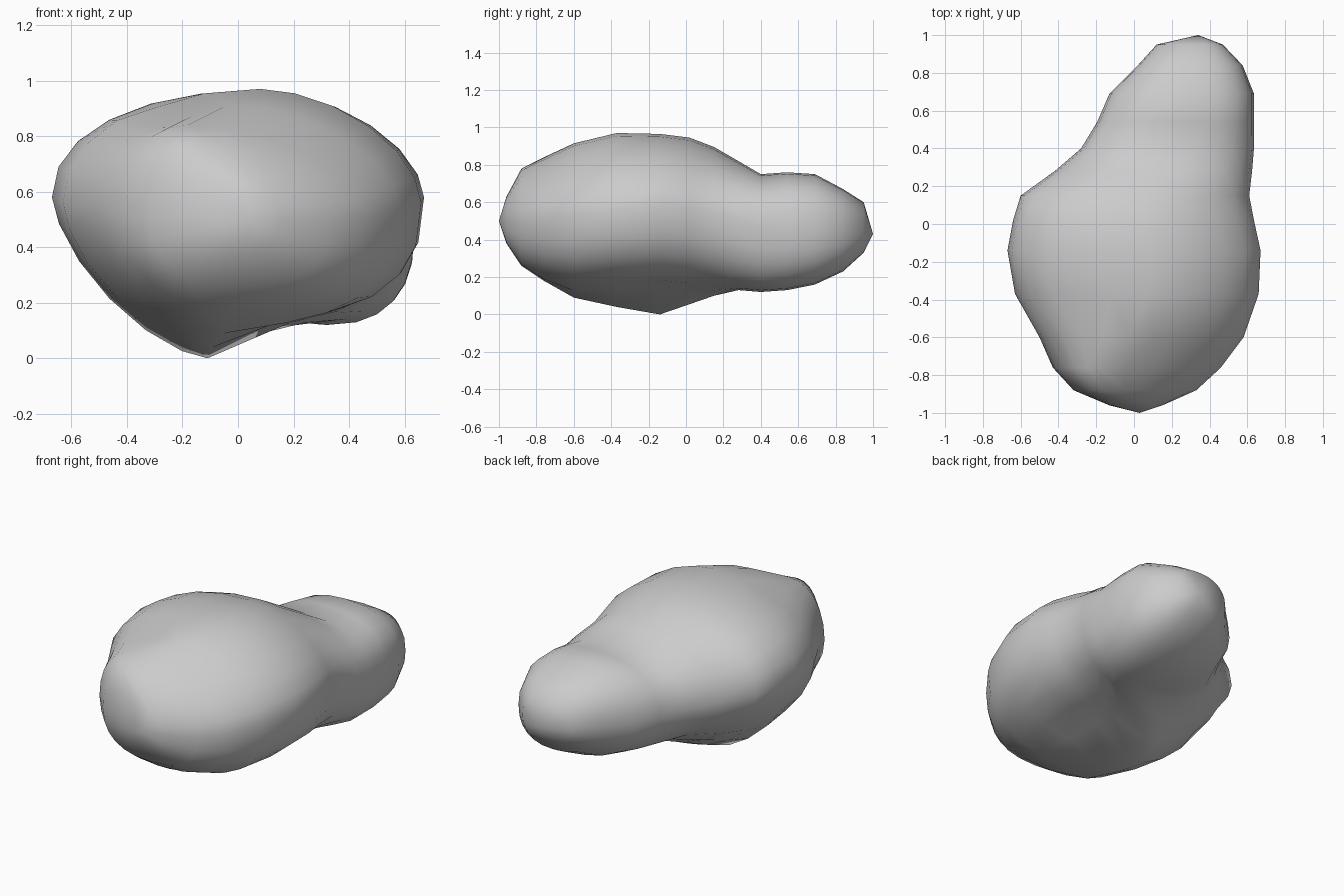
import bpy, bmesh, math
from mathutils import Vector

# Cross-sections along the length:
# y, left x, right x, bottom z, top z, top crest x, keel x, widest z, left underside roundness
SECTIONS = [
    (-0.96, -0.13, 0.15, 0.38, 0.63, 0.02, 0.02, 0.50, 2.2),
    (-0.88, -0.32, 0.33, 0.26, 0.78, -0.16, 0.00, 0.50, 2.3),
    (-0.76, -0.43, 0.46, 0.18, 0.84, -0.18, -0.02, 0.51, 2.1),
    (-0.60, -0.50, 0.58, 0.09, 0.915, -0.03, -0.05, 0.54, 1.85),
    (-0.37, -0.63, 0.66, 0.04, 0.97, 0.08, -0.09, 0.56, 1.6),
    (-0.14, -0.67, 0.67, 0.00, 0.965, 0.08, -0.11, 0.58, 1.5),
    (0.02, -0.64, 0.635, 0.055, 0.945, 0.06, -0.06, 0.57, 1.55),
    (0.15, -0.60, 0.61, 0.10, 0.895, 0.06, 0.05, 0.55, 1.6),
    (0.28, -0.42, 0.625, 0.13, 0.82, 0.12, 0.25, 0.51, 1.8),
    (0.40, -0.28, 0.635, 0.12, 0.75, 0.20, 0.32, 0.47, 2.0),
    (0.54, -0.195, 0.635, 0.13, 0.76, 0.23, 0.34, 0.45, 2.1),
    (0.69, -0.13, 0.635, 0.16, 0.75, 0.25, 0.34, 0.45, 2.1),
    (0.84, 0.02, 0.575, 0.23, 0.67, 0.28, 0.33, 0.45, 2.1),
    (0.95, 0.12, 0.47, 0.33, 0.60, 0.30, 0.33, 0.45, 2.1),
]
SEGMENTS = 24


def ring(bm, section):
    y, xl, xr, zb, zt, xt, xk, zm, low = section
    lobe = min(1, max(0, (y - 0.1) / 0.4))
    verts = []
    for i in range(SEGMENTS):
        a = 2 * math.pi * i / SEGMENTS
        c, s = math.cos(a), math.sin(a)
        if s >= 0:
            n = 1.75 + 0.85 * lobe if c >= 0 else 2.15 + 0.1 * lobe
        else:
            n = 2.6 - 0.15 * lobe if c >= 0 else low
        cx = xt if s >= 0 else xk
        u, v = abs(c) ** (2 / n), abs(s) ** (2 / n)
        floor = zb
        if c > 0 and s < 0:  # underside rises from the keel towards the right
            floor += max(0, 0.12 - zb) * min(1, u / 0.4)
        x = cx + (xr - cx if c >= 0 else xl - cx) * u
        z = zm + (zt - zm if s >= 0 else floor - zm) * v
        verts.append(bm.verts.new((x, y, z)))
    return verts


def dent(bm, centre, radius, depth, direction):
    for v in bm.verts:
        t = (v.co - Vector(centre)).length / radius
        if t < 1:
            v.co += Vector(direction) * depth * (1 - t * t) ** 2


# Lofted rock body with a narrower rear lobe
bm = bmesh.new()
rings = [ring(bm, s) for s in SECTIONS]
for a, b in zip(rings, rings[1:]):
    for i in range(SEGMENTS):
        j = (i + 1) % SEGMENTS
        bm.faces.new((a[i], a[j], b[j], b[i]))
for tip, end in (((0.03, -1.0, 0.50), rings[0]), ((0.34, 1.0, 0.43), rings[-1])):
    p = bm.verts.new(tip)
    for i in range(SEGMENTS):
        bm.faces.new((p, end[i], end[(i + 1) % SEGMENTS]))

# Shallow craters: upper front and underside
dent(bm, (-0.24, -0.52, 0.88), 0.24, 0.05, (0, 0, -1))
dent(bm, (0.20, -0.22, 0.12), 0.28, 0.04, (0, 0, 1))

bmesh.ops.recalc_face_normals(bm, faces=bm.faces)
mesh = bpy.data.meshes.new("rock")
bm.to_mesh(mesh)
bm.free()
for p in mesh.polygons:
    p.use_smooth = True
rock = bpy.data.objects.new("rock", mesh)
bpy.context.collection.objects.link(rock)
